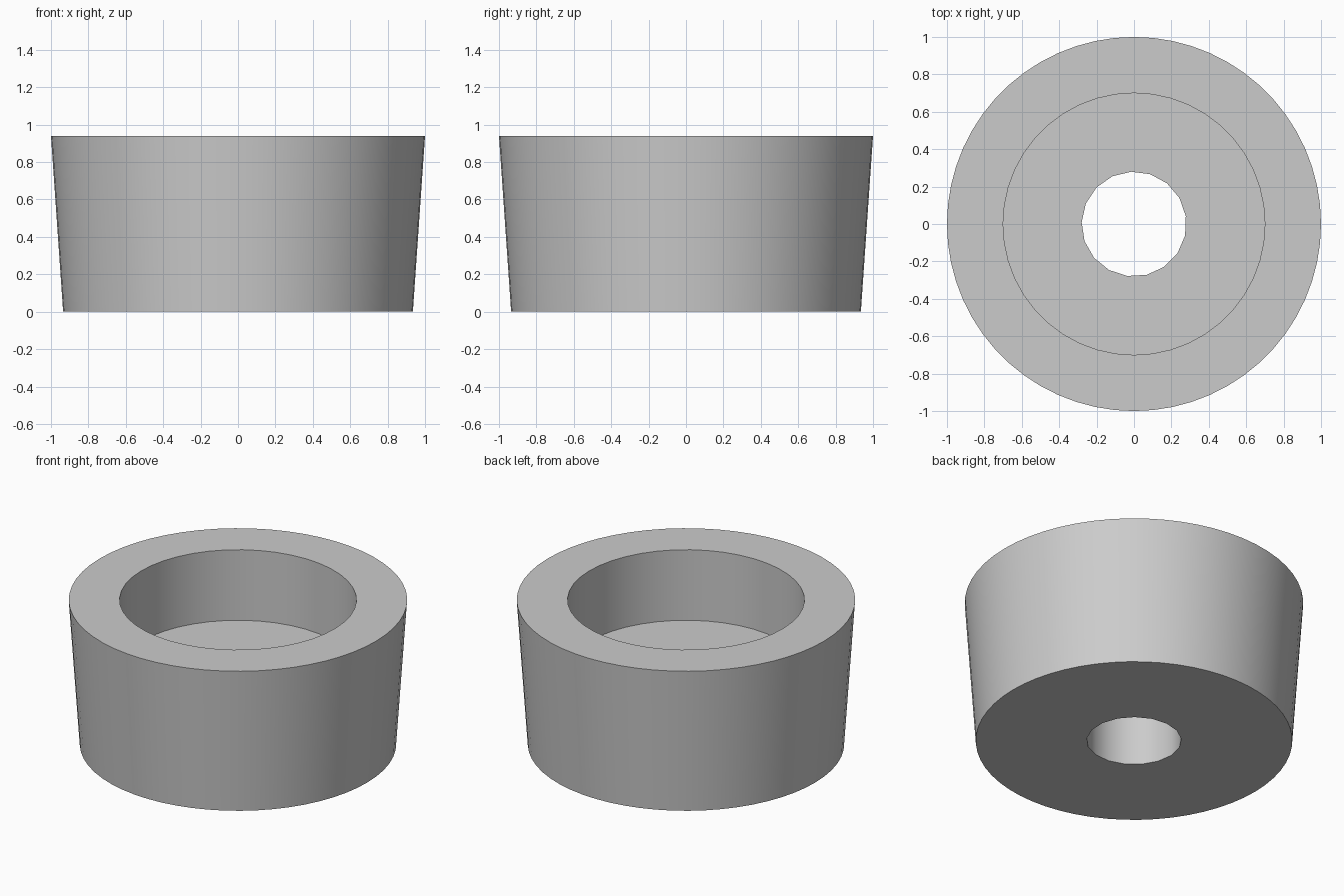
import bpy
import math

default = bpy.data.objects.get("Cube")
if default:
    bpy.data.objects.remove(default, do_unlink=True)

HEIGHT = 0.94
FLOOR = 0.48

grey = bpy.data.materials.new("plain grey")
grey.use_nodes = True
colour = (0.6, 0.6, 0.6, 1)
grey.diffuse_color = colour
grey.node_tree.nodes["Principled BSDF"].inputs["Base Color"].default_value = colour


def frustum(name, sides, r_bottom, r_top, z0, z1, turn=0):
    """Upright cone section between two heights."""
    bpy.ops.mesh.primitive_cone_add(
        vertices=sides, radius1=r_bottom, radius2=r_top, depth=z1 - z0,
        location=(0, 0, (z0 + z1) / 2), rotation=(0, 0, math.radians(turn)))
    obj = bpy.context.object
    obj.name = name
    obj.data.materials.append(grey)
    return obj


# Tapered outer body
body = frustum("tapered_cup", 60, 0.935, 1.0, 0, HEIGHT)

# Wide recess from the top and a narrow hole through the base
cutters = [
    frustum("recess_cutter", 44, 0.7, 0.7, FLOOR, HEIGHT + 0.2),
    frustum("hole_cutter", 17, 0.28, 0.28, -0.2, HEIGHT + 0.2, turn=88),
]

bpy.ops.object.select_all(action="DESELECT")
body.select_set(True)
bpy.context.view_layer.objects.active = body
for cutter in cutters:
    cutter.hide_render = True
    cut = body.modifiers.new(cutter.name, "BOOLEAN")
    cut.operation = "DIFFERENCE"
    cut.solver = "EXACT"
    cut.object = cutter
    bpy.ops.object.modifier_apply(modifier=cut.name)
    bpy.data.objects.remove(cutter, do_unlink=True)

# Round walls shade smoothly, rims stay sharp
bpy.ops.object.shade_smooth_by_angle(angle=math.radians(30))
